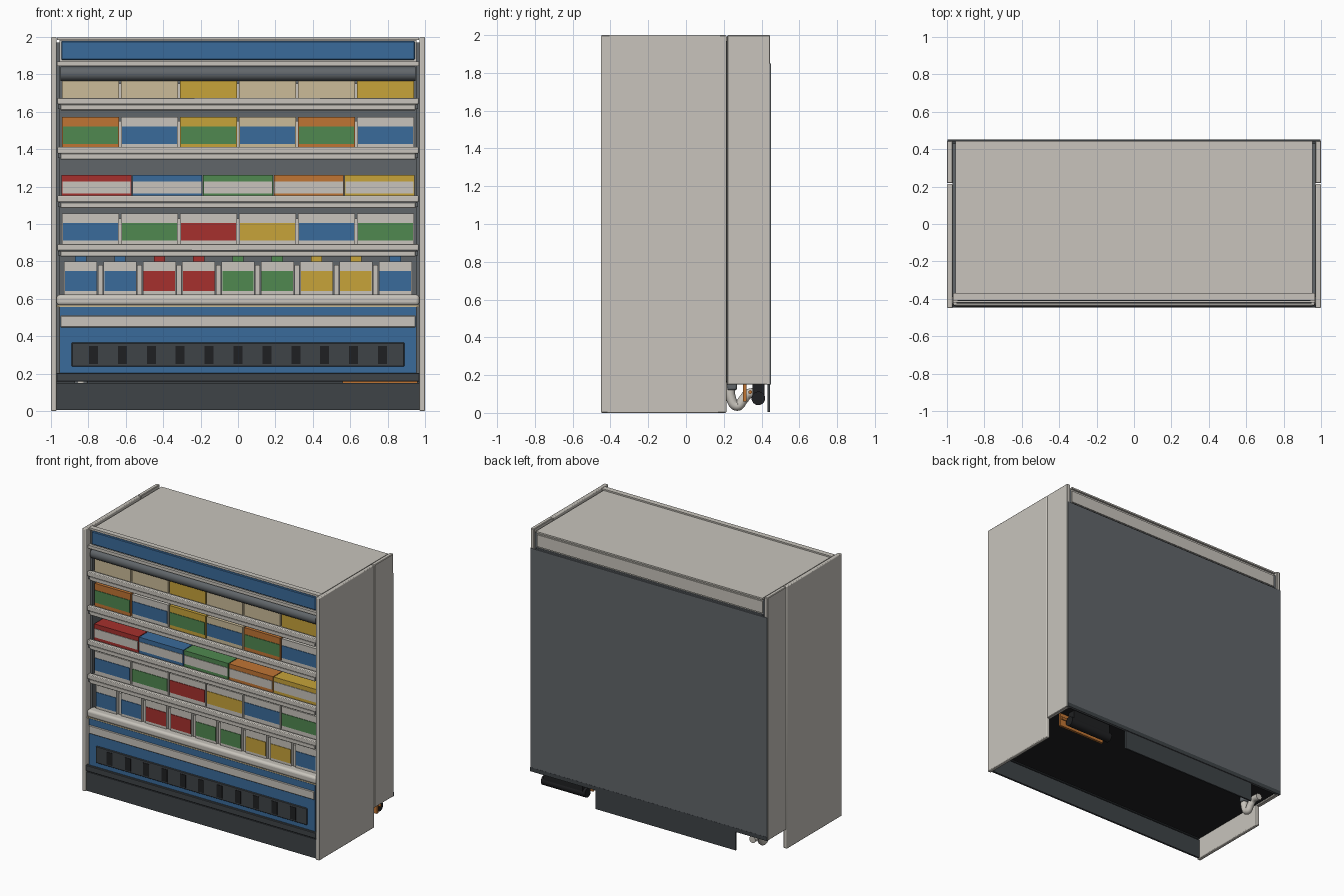
import bpy
from mathutils import Vector

cube = bpy.data.objects.get("Cube")
if cube:
    bpy.data.objects.remove(cube, do_unlink=True)


def material(name, rgb):
    """Flat material from an 8-bit display colour."""
    lin = [((c / 255 + 0.055) / 1.055) ** 2.4 for c in rgb] + [1]
    m = bpy.data.materials.new(name)
    m.use_nodes = True
    m.diffuse_color = lin
    node = m.node_tree.nodes["Principled BSDF"]
    node.inputs["Base Color"].default_value = lin
    node.inputs["Roughness"].default_value = 0.6
    return m


LIGHT = material("warm_white", (200, 196, 188))
BLUE = material("blue", (58, 107, 155))
CHARCOAL = material("charcoal", (62, 67, 71))
BLACK = material("black", (31, 32, 34))
GREY = material("steel_grey", (97, 102, 106))
RED = material("red", (166, 48, 45))
GREEN = material("green", (80, 136, 80))
YELLOW = material("yellow", (199, 163, 58))
ORANGE = material("copper_orange", (192, 117, 52))
TAN = material("tan", (203, 187, 152))


def box(name, x, y, z, mat, bevel=0, segments=1):
    """Box from (min, max) pairs, optionally with rounded edges."""
    bpy.ops.mesh.primitive_cube_add(size=1)
    o = bpy.context.object
    o.name = name
    lo, hi = Vector((x[0], y[0], z[0])), Vector((x[1], y[1], z[1]))
    for v in o.data.vertices:
        v.co = [(lo[i] + hi[i]) / 2 + v.co[i] * (hi[i] - lo[i]) for i in range(3)]
    o.data.materials.append(mat)
    if bevel:
        if segments > 1:
            bpy.ops.object.shade_smooth_by_angle()
        mod = o.modifiers.new("rounded_edges", "BEVEL")
        mod.width, mod.segments = bevel, segments
    return o


def wide(name, half, y, z, mat, bevel=0, segments=1):
    """Box centred across the cabinet."""
    return box(name, (-half, half), y, z, mat, bevel, segments)


def rod(name, x, y, z, radius, mat):
    """Cylinder lying along x."""
    bpy.ops.mesh.primitive_cylinder_add(
        vertices=24, radius=radius, depth=x[1] - x[0],
        location=((x[0] + x[1]) / 2, y, z), rotation=(0, 1.5708, 0))
    o = bpy.context.object
    o.name = name
    o.data.materials.append(mat)
    bpy.ops.object.shade_smooth_by_angle()
    return o


def pipe(name, points, radius, mat):
    """Round tube through a few points."""
    curve = bpy.data.curves.new(name, "CURVE")
    curve.dimensions = "3D"
    curve.bevel_depth, curve.bevel_resolution = radius, 4
    curve.use_fill_caps = True
    s = curve.splines.new("BEZIER")
    s.bezier_points.add(len(points) - 1)
    for p, co in zip(s.bezier_points, points):
        p.co = co
        p.handle_left_type = p.handle_right_type = "AUTO"
    curve.materials.append(mat)
    o = bpy.data.objects.new(name, curve)
    bpy.context.collection.objects.link(o)


# Side panels and inner liners
for side, s in (("left", 1), ("right", -1)):
    outer = sorted((s * 0.97, s * 1.0))
    inner = sorted((s * 0.952, s * 0.97))
    box(side + "_side_panel", outer, (-0.45, 0.214), (0, 2), LIGHT, 0.006, 2)
    box(side + "_rear_side_panel", outer, (0.218, 0.445), (0.15, 2), LIGHT, 0.004)
    box(side + "_liner", inner, (-0.39, 0.43), (0.17, 1.97), GREY)

# Carcass: back, roof, base
wide("interior_back", 0.955, (0.25, 0.44), (0.17, 1.86), GREY)
wide("back_panel", 0.998, (0.44, 0.45), (0.15, 1.85), GREY)
wide("back_bottom_trim", 0.998, (0.43, 0.451), (0.15, 0.18), CHARCOAL)
wide("canopy", 0.955, (-0.40, 0.43), (1.845, 1.98), LIGHT)
wide("roof", 0.955, (-0.375, 0.445), (1.975, 1.987), LIGHT)
wide("rear_top_rail", 0.95, (0.43, 0.438), (1.87, 1.96), LIGHT)
wide("base_tub", 0.955, (-0.425, 0.43), (0.17, 0.57), CHARCOAL)
wide("underside", 0.969, (-0.43, 0.435), (0.162, 0.17), BLACK)

# Canopy front: sign board, frame rails, night blind roller
wide("sign_board", 0.945, (-0.413, -0.39), (1.878, 1.978), BLUE, 0.005)
wide("sign_top_rail", 0.969, (-0.41, -0.37), (1.983, 1.998), LIGHT)
wide("sign_bottom_rail", 0.969, (-0.42, -0.37), (1.845, 1.868), LIGHT)
rod("blind_roller", (-0.95, 0.95), -0.388, 1.803, 0.038, GREY)

# Lower front: bumper, fascia, air grille, plinth
wide("bumper", 0.97, (-0.44, -0.36), (0.565, 0.622), LIGHT, 0.018, 4)
wide("bumper_trim", 0.97, (-0.43, -0.37), (0.556, 0.566), TAN)
wide("front_fascia", 0.952, (-0.432, -0.42), (0.2, 0.557), BLUE)
wide("fascia_rail", 0.95, (-0.443, -0.43), (0.447, 0.51), LIGHT, 0.004)
wide("air_grille", 0.89, (-0.442, -0.43), (0.238, 0.366), CHARCOAL, 0.004)
for i in range(11):
    c = (i - 5) * 0.1545
    box("grille_slot", (c - 0.024, c + 0.024), (-0.445, -0.441), (0.252, 0.348), BLACK)
wide("plinth_band", 0.972, (-0.447, -0.42), (0.157, 0.204), CHARCOAL, 0.004)
wide("kick_plate", 0.97, (-0.44, -0.425), (0.005, 0.15), CHARCOAL)

# Shelves with a front lip, ticket rail and end brackets
for z in (1.675, 1.412, 1.152, 0.892):
    wide("shelf", 0.95, (-0.42, 0.25), (z - 0.035, z - 0.012), LIGHT)
    wide("shelf_lip", 0.965, (-0.437, -0.405), (z - 0.035, z), LIGHT, 0.005, 2)
    wide("ticket_rail", 0.95, (-0.431, -0.41), (z - 0.067, z - 0.036), LIGHT, 0.003)
    for s in (-1, 1):
        box("shelf_bracket", sorted((s * 0.95, s * 0.962)), (-0.425, 0.25),
            (z - 0.06, z - 0.036), GREY)
wide("bottom_deck", 0.95, (-0.37, 0.25), (0.57, 0.605), LIGHT)

FRONT, BACK = -0.385, 0.1


def product_row(name, bodies, labels, z, label_z, gap, divider_top):
    """Evenly spaced packs, each with a thin front label, and dividers between."""
    pitch = 1.892 / len(bodies)
    for i, (body, label) in enumerate(zip(bodies, labels)):
        a = -0.946 + i * pitch + gap / 2
        b = a + pitch - gap
        box(name, (a, b), (FRONT, BACK), z, body)
        if label:
            box(name + "_label", (a + 0.004, b - 0.004), (FRONT - 0.004, FRONT + 0.001),
                label_z, label)
        if i and divider_top:
            box("divider", (a - gap * 0.9, a - gap * 0.1), (FRONT + 0.02, BACK),
                (z[0], divider_top), LIGHT)


product_row("carton", [TAN, TAN, YELLOW] * 1 + [TAN, TAN, YELLOW], [None] * 6,
            (1.663, 1.764), None, 0.012, 1.75)
product_row("tall_pack", [ORANGE, LIGHT, YELLOW, TAN, ORANGE, LIGHT],
            [GREEN, BLUE, GREEN, BLUE, GREEN, BLUE],
            (1.4, 1.572), (1.428, 1.522), 0.012, 1.55)
product_row("flat_box", [RED, BLUE, GREEN, ORANGE, YELLOW], [LIGHT] * 5,
            (1.14, 1.262), (1.163, 1.228), 0.006, None)
product_row("tub", [LIGHT] * 6, [BLUE, GREEN, RED, YELLOW, BLUE, GREEN],
            (0.88, 1.056), (0.912, 1.006), 0.012, 1.03)
bottle_colours = [BLUE, BLUE, RED, RED, GREEN, GREEN, YELLOW, YELLOW, BLUE]
product_row("bottle", [LIGHT] * 9, bottle_colours,
            (0.605, 0.8), (0.642, 0.748), 0.034, 0.78)

# Bottle caps
for i, colour in enumerate(bottle_colours):
    c = (i - 4) * 1.892 / 9
    box("bottle_cap", (c - 0.03, c + 0.03), (-0.33, -0.27), (0.8, 0.826), colour)

# Rear services: guard plate, compressor, copper fin, drain trap
box("rear_guard_plate", (-0.73, 0.45), (0.432, 0.444), (0.005, 0.165), CHARCOAL)
rod("compressor", (0.56, 0.93), 0.383, 0.077, 0.036, BLACK)
box("compressor_mount", (0.58, 0.91), (0.352, 0.415), (0.08, 0.165), BLACK)
box("copper_fin", (0.56, 0.96), (0.302, 0.32), (0.06, 0.165), ORANGE)
rod("copper_pipe", (0.6, 0.965), 0.34, 0.11, 0.01, ORANGE)
X = -0.84
pipe("drain_trap", [(X, 0.24, 0.165), (X, 0.238, 0.08), (X, 0.27, 0.037),
                    (X, 0.303, 0.07), (X, 0.33, 0.1), (X, 0.4, 0.1)], 0.026, LIGHT)
box("drain_collar", (X - 0.035, X + 0.035), (0.218, 0.27), (0.12, 0.165), GREY, 0.01, 2)
